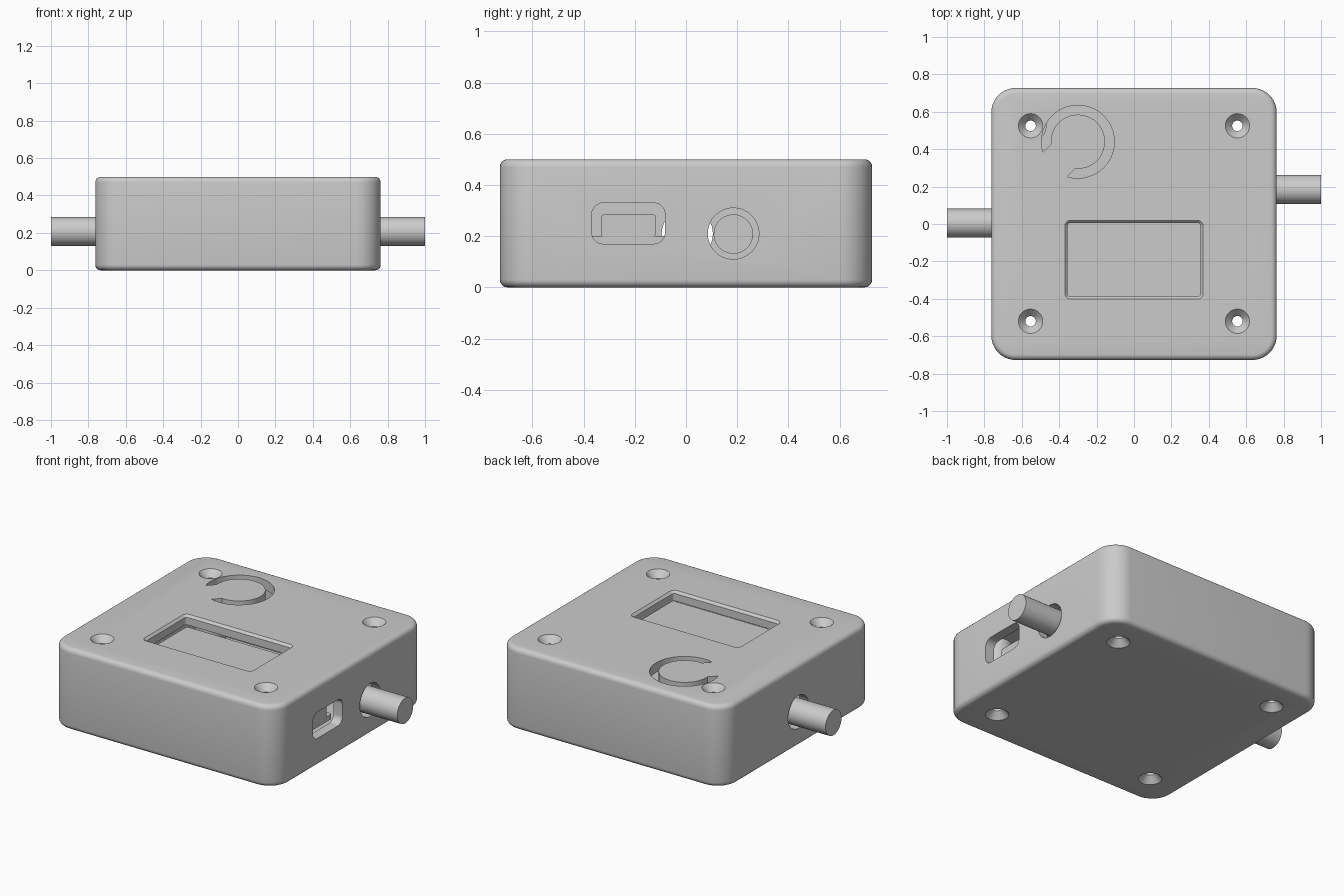
import bpy, bmesh, math
from mathutils import Matrix

if "Cube" in bpy.data.objects:
    bpy.data.objects.remove(bpy.data.objects["Cube"])

grey = bpy.data.materials.new("plain grey")
grey.use_nodes = True
colour = (0.6, 0.6, 0.6, 1)
grey.diffuse_color = colour
grey.node_tree.nodes["Principled BSDF"].inputs["Base Color"].default_value = colour
SIDEWAYS = Matrix.Rotation(math.pi / 2, 4, "Y")


def section(hx, hy, r, steps):
    """Rounded rectangle outline, a circle when r equals both half sizes."""
    pts = []
    for quarter, (sx, sy) in enumerate(((1, 1), (-1, 1), (-1, -1), (1, -1))):
        for k in range(steps + 1):
            a = (quarter + k / steps) * math.pi / 2
            pts.append((sx * (hx - r) + r * math.cos(a), sy * (hy - r) + r * math.sin(a)))
    return pts


def loft(name, hx, hy, radius, levels, place=(0, 0, 0), turn=None, steps=10):
    """Stack rounded sections; each level is (height, inset)."""
    bm = bmesh.new()
    rings = []
    for z, inset in levels:
        outline = section(hx - inset, hy - inset, max(radius - inset, 0.004), steps)
        rings.append([bm.verts.new((x, y, z)) for x, y in outline])
    for low, high in zip(rings, rings[1:]):
        for i in range(len(low)):
            j = (i + 1) % len(low)
            bm.faces.new((low[i], low[j], high[j], high[i]))
    bm.faces.new(reversed(rings[0]))
    bm.faces.new(rings[-1])
    bmesh.ops.remove_doubles(bm, verts=bm.verts[:], dist=0.00005)
    bmesh.ops.recalc_face_normals(bm, faces=bm.faces[:])
    bm.transform(Matrix.Translation(place) @ (turn or Matrix()))
    mesh = bpy.data.meshes.new(name)
    bm.to_mesh(mesh)
    bm.free()
    mesh.materials.append(grey)
    obj = bpy.data.objects.new(name, mesh)
    bpy.context.collection.objects.link(obj)
    return obj


def rod(name, r, z0, z1, place=(0, 0, 0), turn=None):
    return loft(name, r, r, r, [(z0, 0), (z1, 0)], place, turn)


def cut(target, tool):
    """Subtract the tool, then discard it."""
    mod = target.modifiers.new("cut", "BOOLEAN")
    mod.operation, mod.solver, mod.object = "DIFFERENCE", "EXACT", tool
    bpy.context.view_layer.objects.active = target
    bpy.ops.object.modifier_apply(modifier=mod.name)
    bpy.data.objects.remove(tool)


def smooth(obj):
    bpy.ops.object.select_all(action="DESELECT")
    obj.select_set(True)
    bpy.context.view_layer.objects.active = obj
    bpy.ops.object.shade_smooth_by_angle(angle=math.radians(30))


WX, WY, HEIGHT, EDGE = 0.763, 0.727, 0.5, 0.03
CORNERS = [(x, y) for x in (-0.553, 0.553) for y in (-0.52, 0.525)]

# Case with softly rounded top and bottom edges
arc = [(EDGE * (1 - math.sin(k * math.pi / 10)), EDGE * (1 - math.cos(k * math.pi / 10)))
       for k in range(6)]
levels = [(z, i) for z, i in reversed(arc)] + [(HEIGHT - z, i) for z, i in arc]
case = loft("case", WX, WY, 0.13, levels)

# Hollow inside, leaving a post around each screw
cavity = loft("cavity", WX - 0.06, WY - 0.06, 0.07, [(0.06, 0), (0.44, 0)])
for x, y in CORNERS:
    cut(cavity, rod("post", 0.085, 0, HEIGHT, (x, y, 0)))
cut(case, cavity)

# Countersunk screw holes
for x, y in CORNERS:
    cut(case, loft("screw_hole", 0.065, 0.065, 0.065,
                   [(-0.01, 0), (0, 0), (0.04, 0.037), (0.46, 0.037), (0.5, 0), (0.51, 0)],
                   (x, y, 0)))

# Display window with a narrow chamfered rim
cut(case, loft("window_hole", 0.369, 0.211, 0.03,
               [(0.42, 0.014), (0.486, 0.014), (0.5, 0), (0.51, 0)], (0, -0.191, 0)))

# Flexing round button, a ring slot left open toward its hinge
slot = rod("slot", 0.195, 0.43, 0.51)
cut(slot, rod("button_core", 0.145, 0.4, 0.55))
hinge = loft("hinge", 0.15, 0.092, 0.005, [(0.4, 0), (0.55, 0)], (-0.15, 0, 0))
hinge.data.transform(Matrix.Rotation(math.pi / 4, 4, "Z"))
cut(slot, hinge)
slot.data.transform(Matrix.Translation((-0.3, 0.44, 0)))
cut(case, slot)

# Port opening and the two cable holes
cut(case, loft("port_hole", 0.08, 0.143, 0.045, [(0.66, 0), (0.8, 0)],
               (0, -0.225, 0.25), SIDEWAYS))
CABLES = (("right", 0.185, 0.62, 1), ("left", 0.005, -1, -0.62))
for side, y, x0, x1 in CABLES:
    cut(case, rod("cable_hole", 0.1, min(x0, x1 * 1.0), max(x0, x1), (0, y, 0.21), SIDEWAYS))
smooth(case)

# Cables
for side, y, x0, x1 in CABLES:
    smooth(rod(side + "_cable", 0.077, x0, x1, (0, y, 0.208), SIDEWAYS))

# Display panel under the window, and circuit board with its port
loft("display_panel", 0.37, 0.22, 0.01, [(0.39, 0), (0.42, 0)], (0.01, -0.2, 0))
loft("circuit_board", 0.15, 0.16, 0.01, [(0.17, 0), (0.2, 0)], (0.53, -0.225, 0))
loft("port_shell", 0.042, 0.107, 0.01, [(0.45, 0), (0.68, 0)], (0, -0.225, 0.242), SIDEWAYS)
